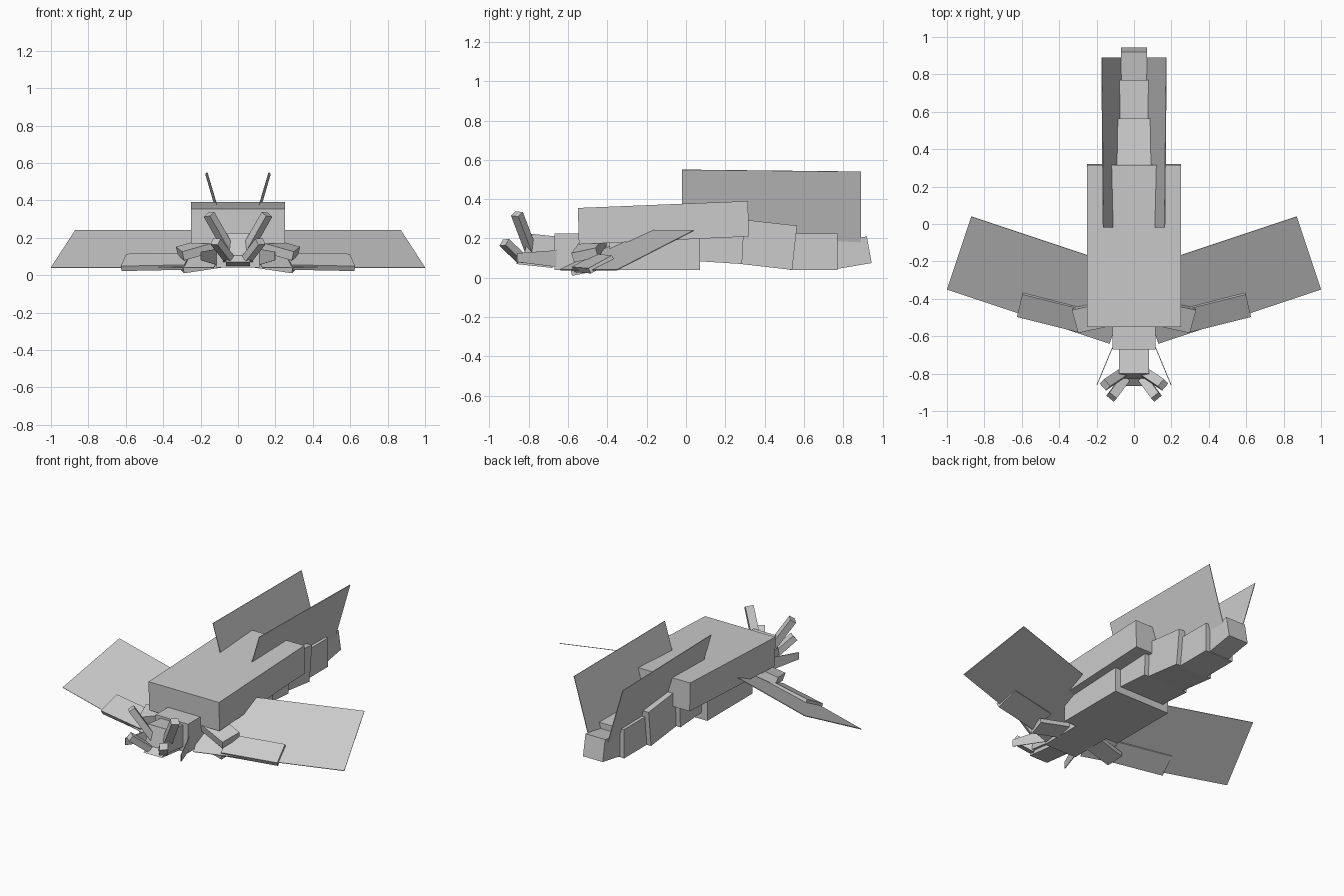
import bpy, bmesh
from mathutils import Vector, Matrix

old = bpy.data.objects.get("Cube")
if old:
    bpy.data.objects.remove(old, do_unlink=True)

GREY = (0.6, 0.6, 0.6, 1)
grey = bpy.data.materials.new("plain_grey")
grey.use_nodes = True
grey.diffuse_color = GREY
grey.node_tree.nodes["Principled BSDF"].inputs["Base Color"].default_value = GREY


def finish(name, bm, mirror=False):
    bmesh.ops.recalc_face_normals(bm, faces=bm.faces)
    mesh = bpy.data.meshes.new(name)
    bm.to_mesh(mesh)
    bm.free()
    mesh.materials.append(grey)
    obj = bpy.data.objects.new(name, mesh)
    bpy.context.collection.objects.link(obj)
    if mirror:
        obj.modifiers.new("Mirror", 'MIRROR').use_mirror_merge = False
    return obj


def prism(name, half, side):
    """Body block: a (y, z) side outline spanning both sides of the centre."""
    bm = bmesh.new()
    face = bm.faces.new([bm.verts.new((-half, y, z)) for y, z in side])
    new = bmesh.ops.extrude_face_region(bm, geom=[face])["geom"]
    bmesh.ops.translate(bm, vec=(2 * half, 0, 0),
                        verts=[v for v in new if isinstance(v, bmesh.types.BMVert)])
    return finish(name, bm)


def limb(name, start, end, across, width, thick):
    """Mirrored box running from start to end, its width following across."""
    a, b = Vector(start), Vector(end)
    along = (b - a).normalized()
    up = along.cross(Vector(across)).normalized()
    wide = up.cross(along)
    frame = Matrix((along * (b - a).length, wide * width, up * thick)).transposed().to_4x4()
    bm = bmesh.new()
    bmesh.ops.create_cube(bm, size=1, matrix=Matrix.Translation((a + b) / 2) @ frame)
    return finish(name, bm, True)


def sheet(name, corners):
    """Mirrored thin plate."""
    bm = bmesh.new()
    bm.faces.new([bm.verts.new(c) for c in corners])
    obj = finish(name, bm, True)
    solid = obj.modifiers.new("Solidify", 'SOLIDIFY')
    solid.thickness, solid.offset = 0.004, 0
    return obj


# Body
prism("back_shell", 0.25, [(-0.545, 0.17), (0.32, 0.21), (0.315, 0.39), (-0.55, 0.355)])
prism("thorax", 0.2, [(-0.39, 0.04), (0.07, 0.04), (0.07, 0.2), (-0.39, 0.2)])
prism("neck", 0.115, [(-0.67, 0.04), (-0.38, 0.04), (-0.38, 0.225), (-0.67, 0.225)])
prism("head", 0.08, [(-0.83, 0.09), (-0.66, 0.07), (-0.66, 0.21), (-0.8, 0.225)])
prism("mouth", 0.065, [(-0.865, 0.07), (-0.68, 0.05), (-0.68, 0.1), (-0.82, 0.11)])

# Abdomen, front to tail
prism("abdomen_front", 0.16, [(0.05, 0.085), (0.285, 0.07), (0.295, 0.26), (0.06, 0.26)])
prism("abdomen_middle", 0.13, [(0.28, 0.07), (0.54, 0.04), (0.565, 0.265), (0.3, 0.295)])
prism("abdomen_rear", 0.1, [(0.53, 0.04), (0.77, 0.04), (0.77, 0.225), (0.53, 0.225)])
prism("tail_tip", 0.07, [(0.74, 0.04), (0.945, 0.075), (0.92, 0.21), (0.72, 0.18)])

# Wings
sheet("side_wing", [(0.13, -0.64, 0.04), (1, -0.35, 0.04), (0.87, 0.04, 0.24), (0, -0.25, 0.24)])
sheet("rear_wing", [(0.055, -0.02, 0.18), (0.065, 0.89, 0.17), (0.173, 0.89, 0.54), (0.165, -0.02, 0.55)])

# Front legs
limb("upper_leg", (0.1, -0.47, 0.175), (0.31, -0.515, 0.115), (0.35, 1, 0.2), 0.13, 0.05)
limb("fore_leg", (0.27, -0.515, 0.075), (0.61, -0.43, 0.068), (-0.25, 1, 0.55), 0.14, 0.03)
limb("lower_leg", (0.1, -0.5, 0.065), (0.3, -0.53, 0.035), (0.15, 1, 0.2), 0.11, 0.03)

# Feelers and cheek plates
limb("upper_feeler", (0.05, -0.79, 0.14), (0.155, -0.86, 0.325), (1, 1, 0), 0.05, 0.04)
limb("lower_feeler", (0.05, -0.83, 0.09), (0.12, -0.925, 0.18), (1, 1, 0), 0.05, 0.04)
sheet("cheek_plate", [(0.115, -0.66, 0.055), (0.198, -0.86, 0.08), (0.198, -0.86, 0.125), (0.115, -0.66, 0.14)])
